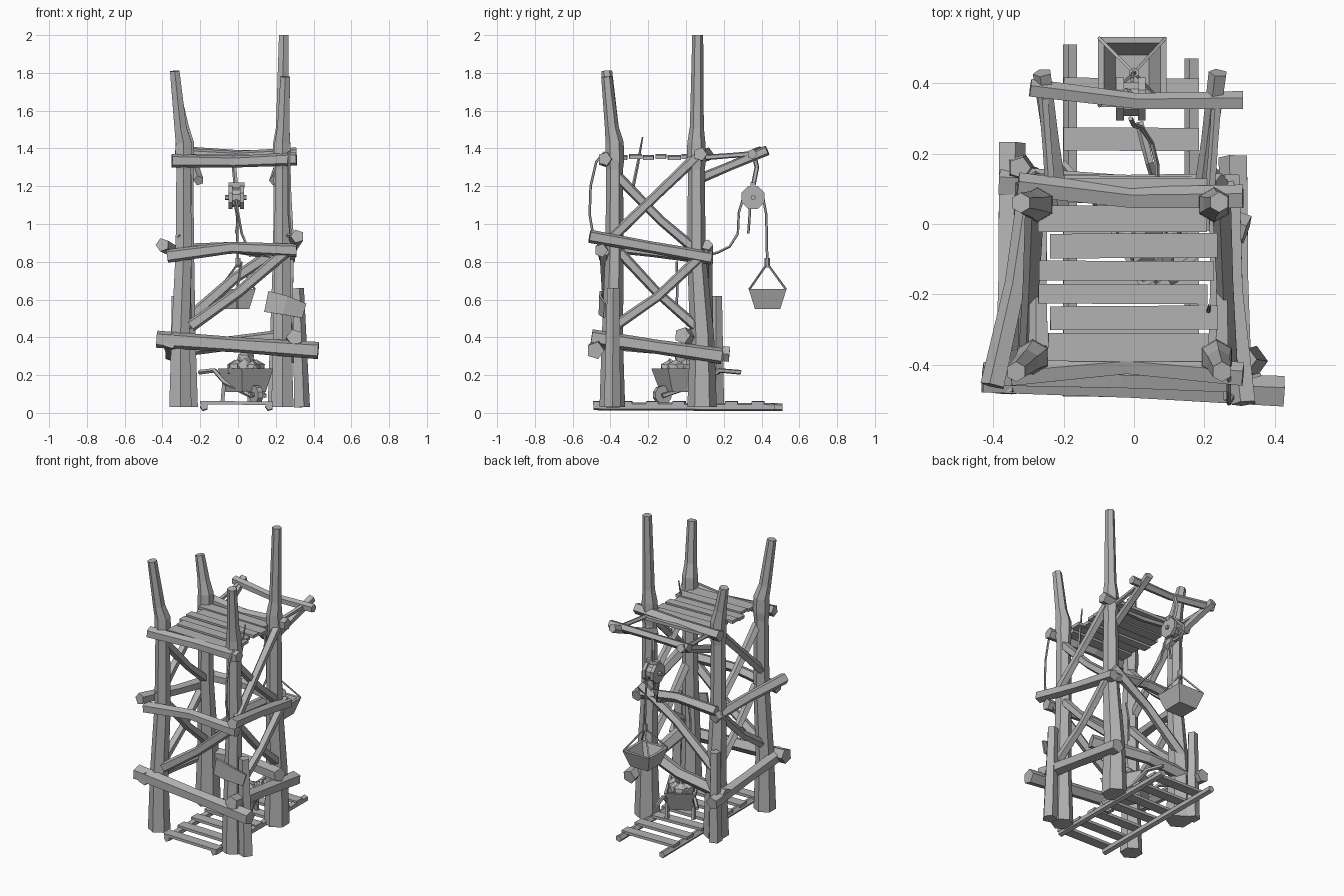
import bpy, bmesh, math, random
from mathutils import Vector

random.seed(4)
if "Cube" in bpy.data.objects:
    bpy.data.objects.remove(bpy.data.objects["Cube"])

grey = bpy.data.materials.new("plain grey")
grey.use_nodes = True
grey.diffuse_color = (0.45, 0.45, 0.45, 1)
grey.node_tree.nodes["Principled BSDF"].inputs["Base Color"].default_value = grey.diffuse_color


def finish(name, bm):
    bmesh.ops.recalc_face_normals(bm, faces=bm.faces)
    mesh = bpy.data.meshes.new(name)
    bm.to_mesh(mesh)
    bm.free()
    mesh.materials.append(grey)
    ob = bpy.data.objects.new(name, mesh)
    bpy.context.collection.objects.link(ob)
    return ob


def sweep(name, path, radii, sides=5, flat=1.0):
    """Sweep a polygon along a path; flat scales the section's height."""
    pts = [Vector(p) for p in path]
    if not isinstance(radii, (list, tuple)):
        radii = [radii] * len(pts)
    whole = (pts[-1] - pts[0]).normalized()
    ref = Vector((0, 1, 0)) if abs(whole.z) > 0.85 else Vector((0, 0, 1))
    bm = bmesh.new()
    rings = []
    for i, p in enumerate(pts):
        t = (pts[min(i + 1, len(pts) - 1)] - pts[max(i - 1, 0)]).normalized()
        side = t.cross(ref).normalized()
        up = side.cross(t)
        ring = []
        for k in range(sides):
            a = 2 * math.pi * (k + 0.5) / sides
            ring.append(bm.verts.new(p + radii[i] * (side * math.cos(a) + up * math.sin(a) * flat)))
        rings.append(ring)
    for a, b in zip(rings, rings[1:]):
        for k in range(sides):
            j = (k + 1) % sides
            bm.faces.new((a[k], a[j], b[j], b[k]))
    bm.faces.new(rings[0])
    bm.faces.new(rings[-1])
    return finish(name, bm)


def beam(name, a, b, r=0.04, bow=(0, 0, 0), sides=5, flat=1.0):
    """Rough timber between two points with a slight bow in the middle."""
    a, b = Vector(a), Vector(b)
    return sweep(name, [a, (a + b) / 2 + Vector(bow), b], [r, r * 0.88, r], sides, flat)


def plank(name, a, b, width, thick):
    """Flat board of even width between two points."""
    return sweep(name, [a, b], width / math.sqrt(2), 4, thick / width)


# Four corner posts with spliced, slimmer upper poles
posts = {
    "front_right": ((-0.305, -0.39), (-0.288, -0.378), (-0.335, -0.42), 1.81, 0.068),
    "front_left": ((0.235, -0.39), (0.235, -0.378), (0.25, -0.42), 1.78, 0.068),
    "back_right": ((-0.28, 0.085), (-0.275, 0.055), (-0.322, 0.06), 1.67, 0.078),
    "back_left": ((0.225, 0.085), (0.228, 0.055), (0.242, 0.062), 2.0, 0.078),
}
for name, (base, mid, top, height, foot) in posts.items():
    (bx, by), (mx, my), (tx, ty) = base, mid, top
    sweep(name + "_post", [(bx, by, 0.03), (bx, by, 0.4), (mx, my, 0.85), (mx, my, 1.4)],
          [foot, foot * 0.82, 0.049, 0.043], 6)
    sx, sy = mx + (tx - mx) * 0.35, my + (ty - my) * 0.35
    sweep(name + "_pole", [(mx, my, 1.27), (mx, my, 1.34), (mx, my, 1.43), (sx, sy, 1.51), (tx, ty, height)],
          [0.042, 0.051, 0.048, 0.037, 0.029], 6)

# Short props beside two corners
sweep("front_prop", [(0.335, -0.39, 0.03), (0.315, -0.385, 0.66)], [0.046, 0.034], 5)
sweep("back_prop", [(-0.325, 0.16, 0.03), (-0.325, 0.16, 0.62)], [0.044, 0.032], 5)
sweep("prop_strap", [(0.15, -0.45, 0.59), (0.25, -0.455, 0.57), (0.35, -0.43, 0.54)], [0.01, 0.009, 0.007], 4, 8)

# Horizontal timbers on each side
beam("front_lower_beam", (-0.43, -0.44, 0.39), (0.425, -0.48, 0.33), 0.048)
beam("front_middle_beam", (-0.375, -0.43, 0.83), (0.31, -0.45, 0.86), 0.037, (0, 0, 0.03))
beam("front_upper_beam", (-0.35, -0.43, 1.335), (0.31, -0.43, 1.345), 0.037, (0, 0.03, -0.01))
beam("back_lower_beam", (-0.38, 0.12, 0.33), (0.32, -0.02, 0.41), 0.045, (0, 0.05, 0))
beam("back_middle_beam", (-0.3, 0.105, 0.86), (0.28, 0.1, 0.83), 0.037, (0, 0, 0.03))
beam("back_upper_beam", (-0.33, 0.11, 1.37), (0.31, 0.075, 1.37), 0.037, (0, -0.02, -0.015))
beam("left_lower_beam", (0.3, -0.5, 0.4), (0.285, 0.19, 0.3), 0.045)
beam("left_middle_beam", (0.315, -0.51, 0.935), (0.27, 0.135, 0.82), 0.037, (-0.01, 0, 0))
beam("right_lower_beam", (-0.35, 0.23, 0.31), (-0.36, -0.48, 0.38), 0.042)
beam("right_middle_beam", (-0.4, -0.46, 0.89), (-0.29, 0.12, 0.82), 0.037, (0.01, 0, 0))

# Diagonal bracing
beam("front_brace", (-0.25, -0.41, 0.46), (0.26, -0.43, 0.86), 0.034, (0, 0, -0.02))
beam("back_brace", (-0.28, 0.11, 0.48), (0.25, 0.11, 0.89), 0.034, (0, 0, 0.03))
for side, x in (("left", 0.27), ("right", -0.3)):
    beam(side + "_upper_rising_brace", (x, -0.4, 0.92), (x * 0.93, 0.07, 1.37), 0.03)
    beam(side + "_upper_falling_brace", (x * 0.9, -0.36, 1.25), (x * 0.9, 0.09, 0.83), 0.03, (0, 0, -0.02))
    beam(side + "_lower_rising_brace", (x, -0.39, 0.45), (x, 0.09, 0.84), 0.03, (0, 0, -0.03))
    beam(side + "_lower_falling_brace", (x * 0.9, -0.35, 0.85), (x * 0.9, 0.05, 0.46), 0.03, (0, 0, -0.02))

# Upper deck boards, unevenly cut, with small gaps
deck = [(0.1, 0.06), (0.015, 0.075), (-0.063, 0.07), (-0.132, 0.056),
        (-0.198, 0.056), (-0.268, 0.068), (-0.35, 0.08)]
for i, (y, width) in enumerate(deck):
    lift = 0.006 * (i % 2)
    plank("deck_board", (-0.255 + random.uniform(-0.025, 0.02), y, 1.355 + lift),
          (0.225 + random.uniform(-0.02, 0.02), y + random.uniform(-0.004, 0.004), 1.348 + lift), width, 0.02)

# Ground walkway: two rails and spaced boards
for x, end in ((-0.18, 0.51), (0.165, 0.47)):
    sweep("walkway_rail", [(x, -0.49, 0.035), (x, end, 0.03)], 0.022, 5)
for i in range(7):
    y = -0.46 + 0.14 * i
    plank("walkway_board", (-0.2, y + random.uniform(-0.01, 0.01), 0.055), (0.185, y, 0.05), 0.066, 0.018)

# Hoist arms and their cross beam
for x in (-0.26, 0.24):
    beam("hoist_arm", (x * 0.8, 0.05, 1.23), (x, 0.43, 1.39), 0.028)
    beam("hoist_tie", (x * 0.9, 0.07, 1.35), (x, 0.4, 1.375), 0.016)
beam("hoist_beam", (-0.295, 0.385, 1.385), (0.31, 0.35, 1.37), 0.028, (0, -0.02, -0.01))

# Pulley block: two octagonal cheeks, wheel and pins
for x in (-0.04, 0.022):
    sweep("pulley_cheek", [(x - 0.011, 0.355, 1.14), (x + 0.011, 0.355, 1.14)], 0.066, 8)
sweep("pulley_wheel", [(-0.03, 0.355, 1.14), (0.015, 0.355, 1.14)], 0.05, 10)
sweep("pulley_axle", [(-0.07, 0.355, 1.14), (0.045, 0.355, 1.14)], 0.014, 6)
sweep("pulley_cap", [(-0.05, 0.355, 1.205), (0.035, 0.355, 1.205)], 0.02, 4)
sweep("pulley_hanger", [(-0.01, 0.36, 1.37), (-0.02, 0.375, 1.3), (-0.01, 0.355, 1.2)], 0.013, 5)

# Ropes
ropes = {
    "lifting_rope": [(-0.005, 0.41, 1.13), (-0.005, 0.425, 1.05), (0, 0.43, 0.79)],
    "hauling_rope": [(-0.01, 0.3, 1.13), (0, 0.28, 1.06), (0.02, 0.275, 0.95), (0.05, 0.23, 0.88),
                     (0.065, 0.17, 0.85), (0.065, 0.1, 0.83)],
    "loose_rope": [(-0.015, 0.34, 1.1), (0, 0.335, 1.02), (-0.01, 0.33, 0.95)],
    "front_rope": [(0.27, -0.43, 1.38), (0.27, -0.475, 1.33), (0.27, -0.505, 1.2), (0.27, -0.51, 1.05), (0.28, -0.49, 0.93)],
    "hanging_rope": [(0.02, -0.05, 0.8), (0, -0.045, 0.68), (0, -0.05, 0.55)],
}
for name, path in ropes.items():
    sweep(name, path, 0.007, 5)
sweep("deck_spike", [(0.2, -0.28, 1.2), (0.21, -0.255, 1.32), (0.215, -0.23, 1.46)], [0.009, 0.008, 0.004], 5)


def tub(name, low, high, z0, z1, wall, centre, turn=0):
    """Open tapered tub with a thick wall."""
    bm = bmesh.new()
    rings = []
    for (w, d), z in ((low, z0), (high, z1), ((high[0] - wall, high[1] - wall), z1),
                      ((low[0] - wall, low[1] - wall), z0 + wall)):
        ring = []
        for sx, sy in ((-1, -1), (1, -1), (1, 1), (-1, 1)):
            ring.append(bm.verts.new((sx * w, sy * d, z)))
        rings.append(ring)
    for a, b in zip(rings, rings[1:]):
        for k in range(4):
            bm.faces.new((a[k], a[(k + 1) % 4], b[(k + 1) % 4], b[k]))
    bm.faces.new(rings[0])
    bm.faces.new(rings[-1])
    ob = finish(name, bm)
    ob.location = (centre[0], centre[1], 0)
    ob.rotation_euler.z = turn
    return ob


# Hanging basket with four slings
tub("basket", (0.065, 0.067), (0.098, 0.1), 0.55, 0.655, 0.018, (-0.005, 0.432))
for sx in (-1, 1):
    for sy in (-1, 1):
        sweep("basket_sling", [(-0.005 + sx * 0.094, 0.432 + sy * 0.096, 0.655), (0, 0.43, 0.79)], 0.006, 4)
sweep("basket_knot", [(0, 0.43, 0.77), (0, 0.43, 0.82)], 0.014, 6)

# Wheelbarrow, turned on the walkway
turn = math.radians(118)
cx, cy = 0.04, -0.02
ax, ay = math.cos(turn), math.sin(turn)


def barrow(u, v, z):
    return (cx + u * ax - v * ay, cy + u * ay + v * ax, z)


tub("barrow_tray", (0.095, 0.07), (0.135, 0.095), 0.11, 0.235, 0.014, (cx, cy), turn)
for v in (-0.08, 0.08):
    sweep("barrow_handle", [barrow(-0.14, v * 0.5, 0.09), barrow(0.08, v, 0.16),
                            barrow(0.17, v * 1.2, 0.225), barrow(0.285, v * 1.55, 0.215)], 0.013, 5)
    sweep("barrow_leg", [barrow(0.09, v, 0.17), barrow(0.11, v, 0.06)], 0.014, 4)
sweep("barrow_wheel", [barrow(-0.12, -0.015, 0.095), barrow(-0.12, 0.015, 0.095)], 0.05, 10)
sweep("barrow_axle", [barrow(-0.12, -0.05, 0.095), barrow(-0.12, 0.05, 0.095)], 0.012, 6)

# Stones in the barrow
for i in range(9):
    bm = bmesh.new()
    bmesh.ops.create_icosphere(bm, subdivisions=1, radius=random.uniform(0.045, 0.055))
    for v in bm.verts:
        v.co *= random.uniform(0.85, 1.15)
    stone = finish("stone", bm)
    ring = 0 if i == 8 else 1
    a = i * math.pi / 4
    stone.location = barrow(0.08 * ring * math.cos(a), 0.05 * ring * math.sin(a), 0.285 if i == 8 else 0.235)
